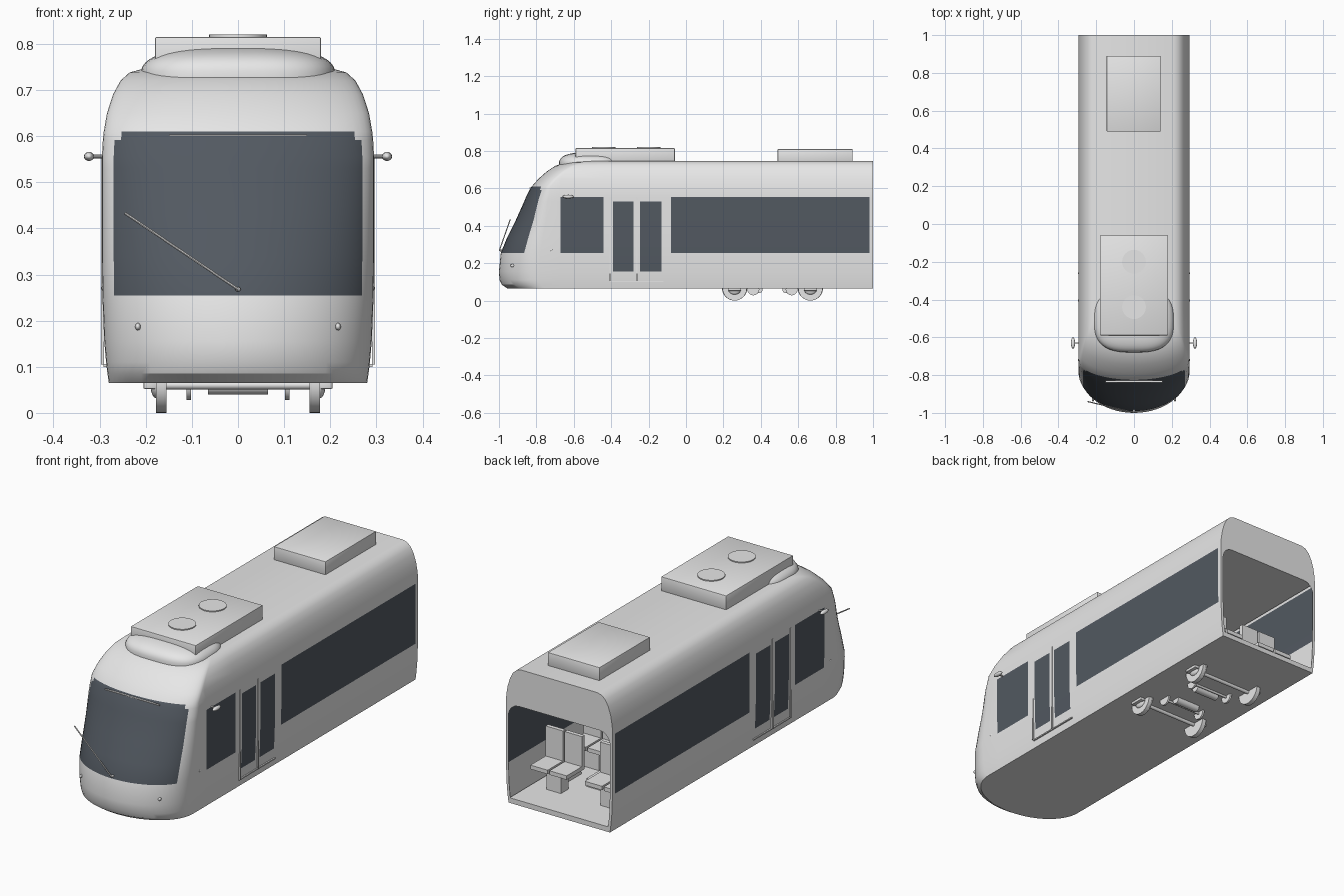
import bpy, bmesh, math
from mathutils import Vector

if "Cube" in bpy.data.objects:
    bpy.data.objects.remove(bpy.data.objects["Cube"])


def material(name, rgb):
    m = bpy.data.materials.new(name)
    m.use_nodes = True
    m.diffuse_color = (*rgb, 1)
    m.node_tree.nodes["Principled BSDF"].inputs["Base Color"].default_value = (*rgb, 1)
    return m


GREY = material("light grey", (0.8, 0.8, 0.8))
GLASS = material("dark glass", (0.085, 0.1, 0.12))


def finish(bm, name, angle=35):
    bmesh.ops.remove_doubles(bm, verts=bm.verts, dist=0.0001)
    bmesh.ops.recalc_face_normals(bm, faces=bm.faces)
    me = bpy.data.meshes.new(name)
    bm.to_mesh(me)
    bm.free()
    me.materials.append(GREY)
    me.materials.append(GLASS)
    ob = bpy.data.objects.new(name, me)
    bpy.context.collection.objects.link(ob)
    bpy.ops.object.select_all(action="DESELECT")
    ob.select_set(True)
    bpy.context.view_layer.objects.active = ob
    bpy.ops.object.shade_smooth_by_angle(angle=math.radians(angle))
    return ob


def box(name, x0, x1, y0, y1, z0, z1, bevel=0):
    bm = bmesh.new()
    bmesh.ops.create_cube(bm, size=1)
    for v in bm.verts:
        v.co = ((x0 + x1) / 2 + v.co.x * (x1 - x0), (y0 + y1) / 2 + v.co.y * (y1 - y0),
                (z0 + z1) / 2 + v.co.z * (z1 - z0))
    if bevel:
        bmesh.ops.bevel(bm, geom=bm.edges[:], offset=bevel, segments=2, affect="EDGES", profile=0.5)
    return finish(bm, name)


def rod(name, a, b, r, sides=24):
    a, b = Vector(a), Vector(b)
    bm = bmesh.new()
    bmesh.ops.create_cone(bm, cap_ends=True, segments=sides, radius1=r, radius2=r, depth=(b - a).length)
    turn = (b - a).to_track_quat("Z", "Y")
    for v in bm.verts:
        v.co = turn @ v.co + (a + b) / 2
    return finish(bm, name)


def ellipsoid(name, centre, radii, power=1, segments=16):
    bm = bmesh.new()
    bmesh.ops.create_uvsphere(bm, u_segments=segments, v_segments=segments // 2, radius=1)
    for v in bm.verts:
        v.co = [c + r * math.copysign(abs(k) ** power, k) for c, r, k in zip(centre, radii, v.co)]
    return finish(bm, name, 60)


# Body levels: height, half width, nose position, nose depth
LEVELS = [
    (.065, .28, -.955, .20), (.085, .283, -.985, .21), (.11, .286, -.997, .22), (.155, .29, -1, .22),
    (.255, .294, -.99, .21), (.34, .295, -.955, .19), (.43, .295, -.91, .16), (.53, .295, -.865, .125),
    (.555, .295, -.855, .12), (.592, .293, -.836, .11), (.61, .291, -.825, .10), (.65, .284, -.79, .10),
    (.69, .271, -.745, .10), (.72, .255, -.70, .10), (.738, .235, -.65, .10), (.745, .21, -.60, .10),
]
SIDE_Y = [1, .98, -.08, -.13, -.245, -.28, -.39, -.44, -.67]
NOSE_T = range(0, 91, 6)
PANES = [(-.08, .98, .255, .555), (-.67, -.44, .255, .555), (-.245, -.13, .155, .53), (-.39, -.28, .155, .53)]


def half_outline(z, w, front, depth):
    pts = [(w, max(y, front + depth), z) for y in SIDE_Y]
    for t in NOSE_T:
        a = math.radians(t)
        pts.append((w * math.cos(a), front + depth * (1 - math.sin(a)), z))
    return pts


def is_glass(column, z):
    if column < len(SIDE_Y) - 1:
        y = (SIDE_Y[column] + SIDE_Y[column + 1]) / 2
        return any(a < y < b and c < z < d for a, b, c, d in PANES)
    t = (column - len(SIDE_Y)) * 6
    return t >= (24 if z < .59 else 30) and .255 < z < .61


# Body shell with flush windows
bm = bmesh.new()
for s in (1, -1):
    rings = [[bm.verts.new((s * x, y, z)) for x, y, z in half_outline(*lv)] for lv in LEVELS]
    for low, high in zip(rings, rings[1:]):
        z = (low[0].co.z + high[0].co.z) / 2
        for i in range(len(low) - 1):
            f = bm.faces.new((low[i], low[i + 1], high[i + 1], high[i]))
            f.material_index = int(is_glass(i, z))
for lv in (LEVELS[0], LEVELS[-1]):
    rows = [[bm.verts.new((s * x, y, z)) for s in (1, -1)] for x, y, z in half_outline(*lv)]
    for a, b in zip(rows, rows[1:]):
        bm.faces.new((a[0], a[1], b[1], b[0]))
bmesh.ops.dissolve_degenerate(bm, dist=0.0001, edges=bm.edges[:])
finish(bm, "body_shell", 30)

# Rear wall around the round-cornered opening
bm = bmesh.new()
heights = sorted([lv[0] for lv in LEVELS] + [.09, .50, .515, .54, .56, .5601])


def width_at(z):
    for a, b in zip(LEVELS, LEVELS[1:]):
        if a[0] <= z <= b[0]:
            return a[1] + (b[1] - a[1]) * (z - a[0]) / (b[0] - a[0])


def opening(z):
    if z < .09 or z > .56:
        return 0
    if z > .50:
        return .225 + .055 * math.sqrt(max(0, 1 - ((z - .50) / .06) ** 2))
    return width_at(z) - .014


for s in (1, -1):
    for z0, z1 in zip(heights, heights[1:]):
        corners = [(width_at(z0), z0), (width_at(z1), z1), (opening(z1), z1), (opening(z0), z0)]
        bm.faces.new([bm.verts.new((s * x, 1, z)) for x, z in corners])
finish(bm, "rear_wall")

# Interior
box("cabin_floor", -.275, .275, -.74, .999, .07, .09)
box("cabin_ceiling", -.285, .285, -.70, .999, .56, .57)
box("floor_box", -.06, .06, .25, .7, .09, .13)
for s, side in ((1, "left"), (-1, "right")):
    for row in range(4):
        y = .84 - .3 * row
        for k, inner in enumerate((.05, .155)):
            x0, x1 = sorted((s * inner, s * (inner + .095)))
            tag = f"{side}_{row}_{k}"
            box("seat_cushion_" + tag, x0, x1, y - .09, y + .03, .19, .21)
            box("seat_back_" + tag, x0, x1, y - .11, y - .09, .19, .36)
        box(f"seat_stand_{side}_{row}", *sorted((s * .11, s * .19)), y - .07, y - .01, .09, .19)

# Roof equipment
box("front_roof_unit", -.18, .18, -.59, -.06, .74, .815, .004)
box("rear_roof_unit", -.145, .14, .49, .89, .74, .81, .003)
for y in (-.2, -.44):
    rod("roof_fan", (0, y, .81), (0, y, .82), .063, 32)
ellipsoid("roof_fairing", (0, -.51, .725), (.212, .17, .068), .7, 48)

# Wiper and trim above the windscreen
rod("wiper", (0, -.998, .268), (-.245, -.94, .433), .003, 8)
ellipsoid("wiper_pivot", (0, -.99, .268), (.006, .01, .005))
box("windscreen_trim", -.15, .15, -.838, -.828, .6, .604)

for s, side in ((1, "left"), (-1, "right")):
    # Mirrors and lamps
    rod("mirror_arm_" + side, (s * .29, -.63, .556), (s * .32, -.63, .556), .004, 10)
    ellipsoid("mirror_" + side, (s * .323, -.63, .556), (.011, .03, .01))
    ellipsoid("headlamp_" + side, (s * .217, -.928, .187), (.006, .012, .008))
    ellipsoid("marker_lamp_" + side, (s * .291, -.72, .27), (.005, .008, .006))
    # Door strips
    x0, x1 = sorted((s * .29, s * .297))
    for y in (-.405, -.262):
        box("door_strip_" + side, x0, x1, y - .004, y + .004, .105, .555)
    box("door_sill_" + side, *sorted((s * .28, s * .292)), -.405, -.12, .1, .106)
    # Wheels with hubs and bearing boxes
    for y in (.26, .665):
        rod("wheel_" + side, (s * .158, y, .065), (s * .178, y, .065), .065, 32)
        rod("wheel_flange_" + side, (s * .155, y, .068), (s * .16, y, .068), .068, 32)
        ellipsoid("wheel_hub_" + side, (s * .178, y, .062), (.012, .035, .03))
        box("bearing_box_" + side, *sorted((s * .178, s * .205)), y - .035, y + .035, .052, .075, .003)
    for y in (.36, .565):
        rod("brake_disc_" + side, (s * .102, y, .06), (s * .112, y, .06), .032, 24)

# Axles and motors
for y, motor in ((.26, .39), (.665, .535)):
    rod("axle", (-.16, y, .06), (.16, y, .06), .009, 12)
    rod("motor", (-.065, motor, .06), (.065, motor, .06), .02, 20)
for y in (.36, .565):
    rod("brake_shaft", (-.105, y, .058), (.105, y, .058), .006, 12)
